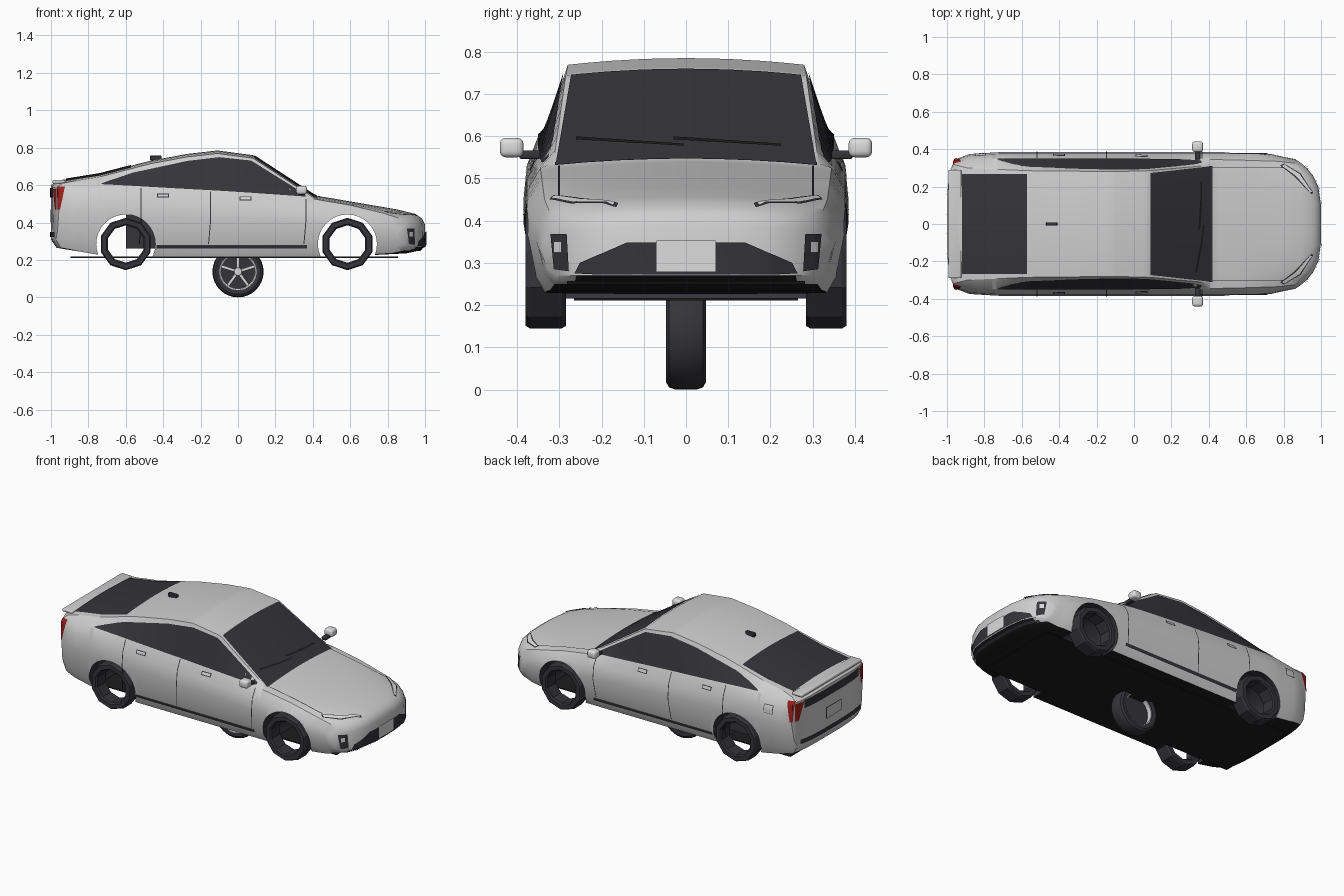
import bpy, bmesh, math
from mathutils import Vector
from mathutils.bvhtree import BVHTree

if "Cube" in bpy.data.objects:
    bpy.data.objects.remove(bpy.data.objects["Cube"])


def material(name, r, g, b):
    m = bpy.data.materials.new(name)
    m.use_nodes = True
    m.diffuse_color = (r, g, b, 1)
    m.node_tree.nodes["Principled BSDF"].inputs["Base Color"].default_value = (r, g, b, 1)
    return m


PAINT = material("silver_paint", .62, .62, .62)
DARK = material("dark_glass_and_rubber", .035, .034, .042)
BLACK = material("black_underside", .012, .012, .012)
RED = material("red_lamp", .32, .015, .012)
WHITE = material("white_trim", .72, .72, .72)


def finish(name, bm, *mats, angle=35):
    bmesh.ops.recalc_face_normals(bm, faces=bm.faces)
    return add_object(name, bm, mats, angle)


def add_object(name, bm, mats, angle):
    mesh = bpy.data.meshes.new(name)
    bm.to_mesh(mesh)
    bm.free()
    ob = bpy.data.objects.new(name, mesh)
    bpy.context.collection.objects.link(ob)
    for m in mats:
        mesh.materials.append(m)
    smooth(ob, angle)
    return ob


def smooth(ob, angle):
    bpy.ops.object.select_all(action='DESELECT')
    bpy.context.view_layer.objects.active = ob
    ob.select_set(True)
    bpy.ops.object.shade_smooth_by_angle(angle=math.radians(angle))


def curve(points, x):
    for (x0, v0), (x1, v1) in zip(points, points[1:]):
        if x <= x1:
            return v0 + (v1 - v0) * (x - x0) / (x1 - x0)
    return points[-1][1]


# Body shape curves along the length
TOP = [(-1, .6), (-.96, .625), (-.74, .66), (-.47, .73), (-.27, .767), (-.11, .785),
       (.08, .76), (.41, .545), (.85, .47), (.95, .445), (.985, .42), (1, .39)]
EDGE_Y = [(-1, .32), (-.9, .3), (-.57, .285), (-.1, .28), (.08, .285), (.41, .315), (.85, .31), (1, .3)]
BELT = [(-1, .575), (-.73, .6), (0, .56), (.41, .525), (.85, .45), (.95, .425), (1, .37)]
BELT_Y = [(-1, .335), (-.73, .35), (.41, .345), (.85, .335), (1, .32)]
BOTTOM = [(-1, .31), (-.97, .265), (-.76, .23), (-.5, .215), (.5, .215), (.9, .235), (.97, .25), (1, .27)]
WIDTH = [(-1, .9), (-.9, .97), (-.7, 1), (.7, 1), (.85, .97), (1, .9)]
SWEEP = [(-1, -.05), (-.85, 0), (.6, 0), (1, .16)]
COLUMNS = [0, .35, .65, .85, 1]


def section(x):
    zb, zt, belt, w = (curve(c, x) for c in (BOTTOM, TOP, BELT, WIDTH))
    edge = curve(EDGE_Y, x)
    half = [(.34 * w * f, zb) for f in COLUMNS]
    half += [(y * w, zb + (belt - zb) * f) for y, f in ((.365, .16), (.385, .6), (.377, .82))]
    half += [(curve(BELT_Y, x), belt)]
    half += [(edge * f, zt - .016 * f * f) for f in reversed(COLUMNS)]
    ring = half + [(-y, z) for y, z in half[-2:0:-1]]
    return [(x - curve(SWEEP, x) * (abs(y) / .36) ** 4, y, z) for y, z in ring]


# Lofted body with rounded nose and tail
stations = {round(i / 20, 3) for i in range(-20, 21)}
for c in (TOP, BELT, BOTTOM):
    stations |= {p[0] for p in c}
bm = bmesh.new()
rings = [[bm.verts.new(p) for p in section(x)] for x in sorted(stations)]
n = len(rings[0])
for a, b in zip(rings, rings[1:]):
    for i in range(n):
        bm.faces.new((a[i], a[(i + 1) % n], b[(i + 1) % n], b[i]))
for r in (rings[0], rings[-1]):
    for ids in [(i, i + 1, 12 - i, 13 - i) for i in range(4)] + [range(4, 10)]:
        bm.faces.new([r[i] for i in ids])
        bm.faces.new([r[(n - i) % n] for i in ids])
bmesh.ops.recalc_face_normals(bm, faces=bm.faces)
TREE = BVHTree.FromBMesh(bm)
body = finish("body", bm, PAINT, DARK, BLACK)


def lathe(name, profile, sides, loc, *mats, angle=35):
    """Closed (radius, y) profile turned about the y axis."""
    bm = bmesh.new()
    loops = []
    for k in range(sides):
        t = math.tau * k / sides
        loops.append([bm.verts.new((loc[0] + r * math.sin(t), loc[1] + y, loc[2] - r * math.cos(t)))
                      for r, y in profile])
    for k in range(sides):
        a, b = loops[k], loops[(k + 1) % sides]
        for i in range(len(profile)):
            j = (i + 1) % len(profile)
            bm.faces.new((a[i], a[j], b[j], b[i]))
    return finish(name, bm, *mats, angle=angle)


def box(name, loc, size, mat, bevel=0):
    bm = bmesh.new()
    bmesh.ops.create_cube(bm, size=1)
    for v in bm.verts:
        v.co = Vector(loc) + Vector(v.co[i] * size[i] for i in range(3))
    if bevel:
        bmesh.ops.bevel(bm, geom=bm.edges[:], offset=bevel, segments=3, profile=.5, affect='EDGES')
    return finish(name, bm, mat)


# Wheel arches cut through the body, then coloured by rule
AXLES = {"rear": -.6, "front": .585}
AXLE_Z = .285
for x in AXLES.values():
    bm = bmesh.new()
    bmesh.ops.create_cone(bm, cap_ends=True, segments=32, radius1=.158, radius2=.158, depth=1)
    for v in bm.verts:
        v.co = (v.co.x + x, v.co.z, AXLE_Z - v.co.y)
    cutter = finish("arch_cutter", bm, DARK)
    cutter.hide_render = True
    mod = body.modifiers.new("arch", 'BOOLEAN')
    mod.operation, mod.object, mod.solver = 'DIFFERENCE', cutter, 'EXACT'
    bpy.context.view_layer.objects.active = body
    bpy.ops.object.modifier_apply(modifier=mod.name)
    bpy.data.objects.remove(cutter)
for f in body.data.polygons:
    in_arch = any(math.hypot(f.center.x - x, f.center.z - AXLE_Z) < .163 for x in AXLES.values())
    f.material_index = 1 if in_arch and abs(f.normal.y) < .3 else 2 if f.normal.z < -.7 else 0
smooth(body, 30)

# Plates laid on the body surface
VIEWS = {"front": lambda u, v: ((2, u, v), (-1, 0, 0)), "rear": lambda u, v: ((-2, u, v), (1, 0, 0)),
         "side": lambda u, v: ((u, 2, v), (0, -1, 0)), "top": lambda u, v: ((u, v, 2), (0, 0, -1))}


def along(points, t):
    s = t * (len(points) - 1)
    i = min(int(s), len(points) - 2)
    return Vector(points[i]).lerp(Vector(points[i + 1]), s - i)


def plate(name, a, b, mat, view, mirror=False, off=.004, trim=(0, 0), cols=24, rows=8):
    bm = bmesh.new()
    grid = []
    for j in range(rows + 1):
        v = trim[1] + (1 - 2 * trim[1]) * j / rows
        line = []
        for i in range(cols + 1):
            u = trim[0] + (1 - 2 * trim[0]) * i / cols
            p = along(a, u).lerp(along(b, u), v)
            hit, normal = TREE.ray_cast(*(Vector(q) for q in VIEWS[view](p.x, p.y)))[:2]
            line.append((hit + normal * off, normal) if hit else None)
        grid.append(line)
    for s in (1, -1) if mirror else (1,):
        verts = [[bm.verts.new((g[0].x, g[0].y * s, g[0].z)) if g else None for g in line] for line in grid]
        for j in range(rows):
            for i in range(cols):
                quad = (verts[j][i], verts[j][i + 1], verts[j + 1][i + 1], verts[j + 1][i])
                if all(quad):
                    f = bm.faces.new(quad)
                    f.normal_update()
                    out = grid[j][i][1]
                    if f.normal.dot(Vector((out.x, out.y * s, out.z))) < 0:
                        f.normal_flip()
    return add_object(name, bm, (mat,), 30)


def rect(u0, u1, v0, v1):
    return [(u0, v0), (u1, v0)], [(u0, v1), (u1, v1)]


def outlined(name, a, b, mat, view, trim, mirror=False):
    plate(name + "_outline", a, b, DARK, view, mirror)
    plate(name, a, b, mat, view, mirror, .006, trim)


# Glass
plate("windshield", [(.405, -.308), (.405, .308)], [(.085, -.272), (.085, .272)], DARK, "top")
plate("rear_window", *rect(-.92, -.57, -.268, .268), DARK, "top")
plate("side_windows", [(-.73, .606), (-.56, .665), (-.27, .728), (-.1, .748), (.07, .73), (.25, .617), (.36, .547)],
      [(-.73, .602), (-.56, .594), (-.27, .578), (-.1, .569), (.07, .558), (.25, .545), (.36, .536)],
      DARK, "side", True, cols=48)
plate("cowl", *rect(.4, .42, -.31, .31), DARK, "top")
for name, y in (("right_wiper", -.26), ("left_wiper", -.03)):
    plate(name, [(y, .585), (y + .255, .57)], [(y, .592), (y + .255, .575)], BLACK, "front", off=.009, rows=1)

# Door seams, handles, sill strip, hood seams and fuel flap
for name, x, z in (("rear_door_seam", -.52, .585), ("middle_door_seam", -.15, .565), ("front_door_seam", .36, .525)):
    plate(name, [(x, z), (x, .4), (x - .01, .285)], [(x + .005, z), (x + .005, .4), (x - .005, .285)],
          DARK, "side", True, .002, rows=1)
for name, x, z in (("rear_handle", -.4, .542), ("front_handle", .04, .527)):
    outlined(name, *rect(x - .032, x + .032, z - .011, z + .011), PAINT, "side", (.08, .2), True)
plate("sill_strip", *rect(-.435, .37, .263, .281), DARK, "side", True)
plate("hood_seam", *rect(.42, .8, .298, .303), DARK, "top", True, .002, rows=1)
outlined("fuel_flap", *rect(-.85, -.79, .5, .55), PAINT, "side", (.06, .06))

# Front end
outlined("headlight", [(.8, .322), (.89, .27), (.957, .165)], [(.78, .312), (.86, .25), (.945, .16)],
         WHITE, "top", (.04, .2), True)
plate("grille", [(-.262, .275), (-.2, .272), (.2, .272), (.262, .275)],
      [(-.25, .3), (-.14, .348), (.14, .348), (.25, .3)], DARK, "front")
plate("front_plate", *rect(-.07, .07, .28, .353), WHITE, "front", off=.007)
plate("fog_panel", [(.275, .28), (.31, .285)], [(.28, .368), (.318, .368)], DARK, "front", True)
plate("fog_lamp", *rect(.292, .308, .325, .35), WHITE, "front", True, .007)
plate("lower_front_strip", *rect(-.28, .28, .252, .26), DARK, "front")

# Rear end
plate("tail_lamp_rear", [(.3, .47), (.325, .47)], [(.265, .578), (.328, .578)], RED, "rear", True)
plate("tail_lamp_side", [(-.96, .47), (-.95, .47)], [(-.965, .59), (-.925, .59)], RED, "side", True)
plate("rear_band", *rect(-.262, .262, .535, .585), DARK, "rear")
outlined("rear_plate", *rect(-.075, .075, .4, .47), PAINT, "rear", (.03, .05))
plate("rear_bumper_strip", *rect(-.29, .29, .322, .35), DARK, "rear")
box("tail_lip", (-.958, 0, .618), (.07, .58, .018), PAINT, .006)

# Underside
box("floor", (-.02, 0, .214), (1.75, .53, .006), BLACK)
box("rear_axle_block", (-.52, 0, .35), (.16, .5, .18), DARK)

# Roof antenna and mirrors
box("antenna", (-.44, 0, .745), (.06, .018, .026), DARK, .004)
for side, s in (("left", 1), ("right", -1)):
    box(side + "_mirror", (.34, s * .413, .573), (.058, .056, .046), WHITE, .014)
    box(side + "_mirror_stalk", (.34, s * .37, .556), (.03, .05, .02), DARK, .005)

# Hollow road wheels
TYRE = [(.1, -.04), (.108, -.048), (.134, -.048), (.14, -.038),
        (.14, .038), (.134, .048), (.108, .048), (.1, .04)]
for end, x in AXLES.items():
    for side, s in (("left", 1), ("right", -1)):
        lathe(f"{end}_{side}_wheel", TYRE, 10, (x, s * .332, AXLE_Z), DARK, angle=20)

# Centre wheel with spoked rim
HUB = (0, 0, .137)
lathe("centre_tyre", [(.095, -.044), (.12, -.047), (.132, -.04), (.137, -.025),
                      (.137, .025), (.132, .04), (.12, .047), (.095, .044)], 32, HUB, DARK)
lathe("centre_rim", [(.09, -.042), (.099, -.045), (.099, .04), (.09, .04)], 32, HUB, WHITE)
lathe("rim_back", [(.001, .004), (.092, .004), (.092, .012), (.001, .012)], 32, HUB, DARK)
lathe("centre_hub", [(.001, -.034), (.02, -.034), (.024, -.026), (.024, .006), (.001, .006)], 16, HUB, WHITE)
for k in range(5):
    spoke = box(f"spoke_{k + 1}", (0, -.025, .055), (.016, .012, .078), WHITE, .003)
    spoke.location = HUB
    spoke.rotation_euler.y = math.tau * k / 5
